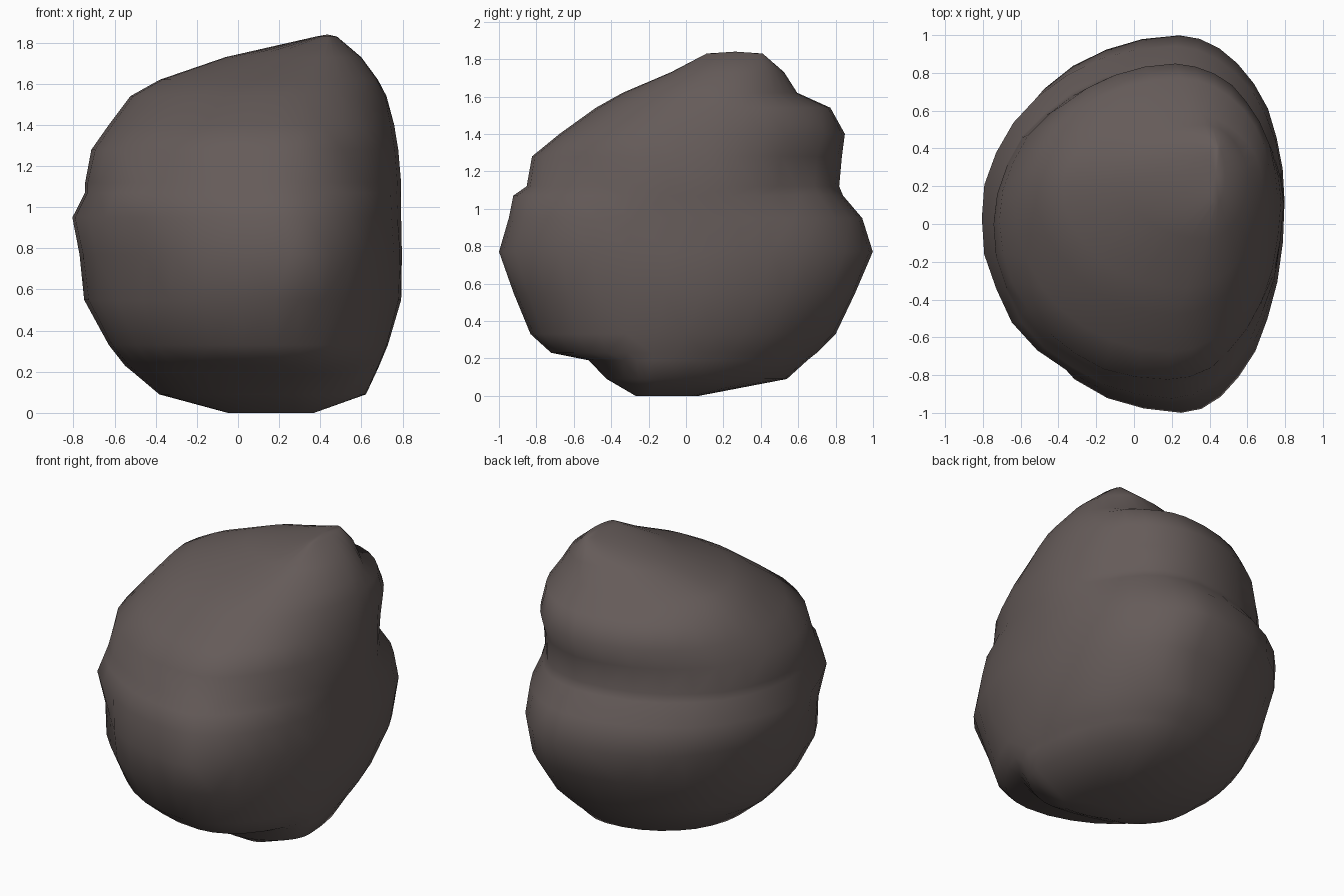
import bpy, bmesh, math
from mathutils import Vector, noise

default_cube = bpy.data.objects.get("Cube")
if default_cube:
    bpy.data.objects.remove(default_cube, do_unlink=True)

# Stone colour
stone = bpy.data.materials.new("dark brown stone")
stone.use_nodes = True
stone_colour = (0.13, 0.105, 0.1, 1)
stone.diffuse_color = stone_colour
shader = next(n for n in stone.node_tree.nodes if n.type == "BSDF_PRINCIPLED")
shader.inputs["Base Color"].default_value = stone_colour
shader.inputs["Roughness"].default_value = 0.9

# Horizontal sections: height, then the points furthest
# right (x, y), back (x, y), left (x, y) and front (x, y)
SECTIONS = [
    (0, .37, -.2, .12, .07, -.05, -.08, .28, -.27),
    (.09, .62, -.15, .2, .54, -.38, 0, .27, -.42),
    (.19, .67, -.1, .2, .65, -.5, 0, .25, -.52),
    (.23, .69, -.05, .2, .7, -.55, 0, .22, -.72),
    (.33, .73, 0, .22, .8, -.63, 0, .18, -.83),
    (.55, .79, .08, .28, .91, -.745, 0, .18, -.92),
    (.77, .8, .12, .24, 1, -.77, .03, .25, -1),
    (.95, .795, .12, .22, .94, -.81, .03, .22, -.95),
    (1.07, .785, .1, .2, .84, -.745, 0, .2, -.92),
    (1.12, .785, .1, .2, .82, -.745, 0, .18, -.85),
    (1.28, .775, .12, .2, .83, -.71, .02, .18, -.83),
    (1.4, .755, .15, .22, .85, -.625, .1, .2, -.68),
    (1.54, .72, .2, .25, .77, -.52, .2, .22, -.48),
    (1.62, .68, .2, .28, .59, -.38, .2, .28, -.34),
    (1.73, .6, .25, .37, .52, -.06, .25, .38, -.08),
    (1.83, .48, .27, .44, .41, .38, .27, .44, .11),
]
SEGMENTS = 32

# Dents (positive depth) and lumps (negative depth): centre, radius, depth
DENTS = [
    (Vector((-.5, -.65, .72)), .25, .05),
    (Vector((-.58, -.55, 1)), .22, -.03),
    (Vector((.6, .6, 1.2)), .25, .04),
]


def section_ring(bm, z, right, right_y, back_x, back, left, left_y, front_x, front):
    """Skewed oval of four quarter ellipses through the four furthest points."""
    ring = []
    for i in range(SEGMENTS):
        angle = math.tau * i / SEGMENTS
        c, s = math.cos(angle), math.sin(angle)
        edge_x, edge_y = (right, right_y) if c > 0 else (left, left_y)
        mid_x, end_y = (back_x, back) if s > 0 else (front_x, front)
        x = mid_x + abs(c) * (edge_x - mid_x)
        y = edge_y + abs(s) * (end_y - edge_y)
        ring.append(bm.verts.new((x, y, z)))
    return ring


def cap(bm, ring, lift):
    """Close an end with a shallow fan."""
    middle = sum((v.co for v in ring), Vector()) / len(ring)
    tip = bm.verts.new(middle + Vector((0, 0, lift)))
    for i, v in enumerate(ring):
        bm.faces.new((v, ring[(i + 1) % SEGMENTS], tip))


# Loft the boulder
bm = bmesh.new()
rings = [section_ring(bm, *section) for section in SECTIONS]
for low, high in zip(rings, rings[1:]):
    for i in range(SEGMENTS):
        j = (i + 1) % SEGMENTS
        bm.faces.new((low[i], low[j], high[j], high[i]))
cap(bm, rings[0], 0)
cap(bm, rings[-1], .01)
bmesh.ops.recalc_face_normals(bm, faces=bm.faces)
bm.normal_update()

# Weather the sides with uneven lumps and dents
for v in bm.verts:
    push = noise.noise(v.co * 4) * .012
    for centre, radius, depth in DENTS:
        push -= depth * max(0, 1 - (v.co - centre).length / radius)
    v.co += Vector((v.normal.x, v.normal.y, 0)) * push

bmesh.ops.triangulate(bm, faces=bm.faces)
for face in bm.faces:
    face.smooth = True
mesh = bpy.data.meshes.new("boulder")
bm.to_mesh(mesh)
bm.free()
mesh.materials.append(stone)
boulder = bpy.data.objects.new("boulder", mesh)
bpy.context.collection.objects.link(boulder)
